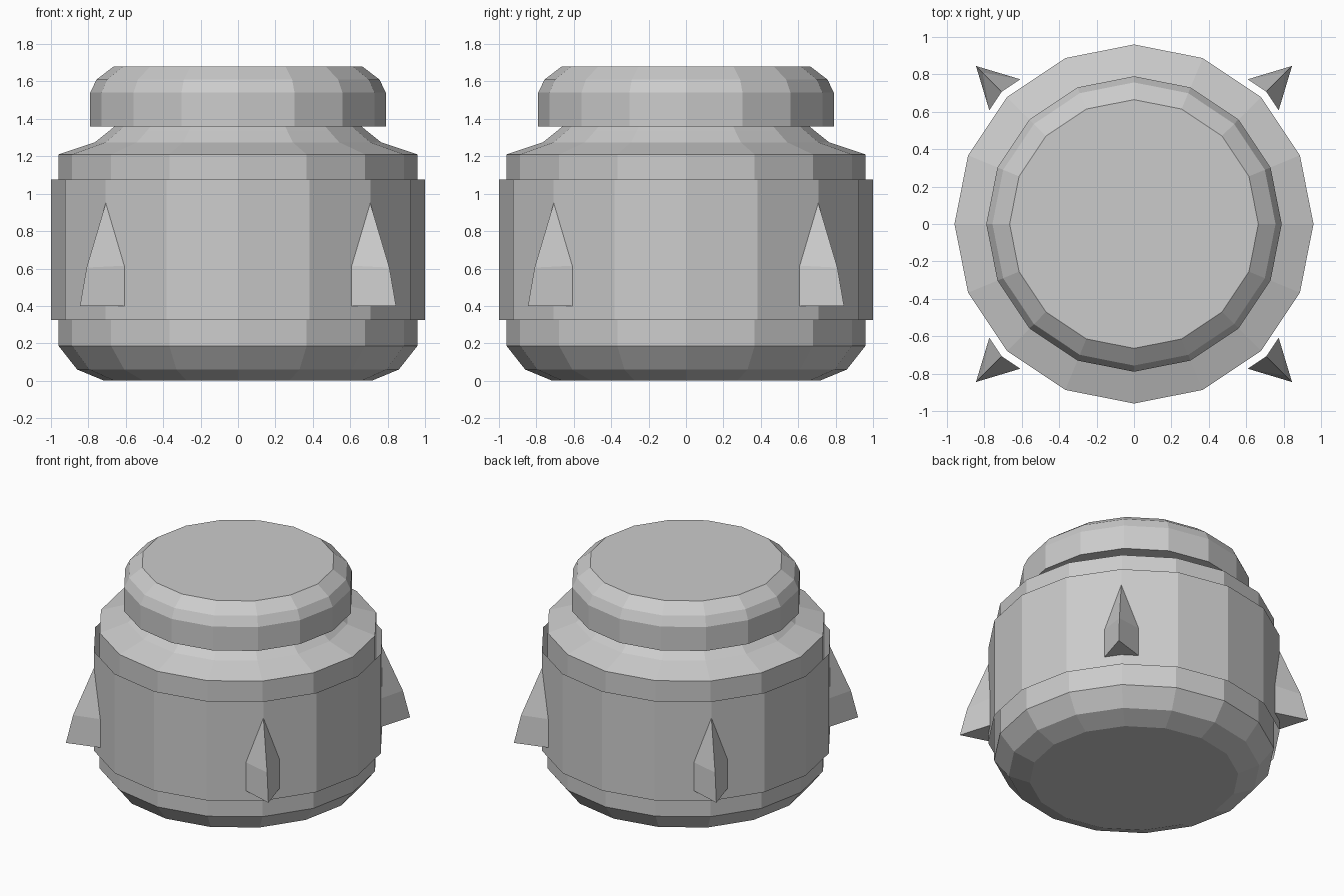
import bpy
from math import cos, sin, pi
from mathutils import Matrix

if "Cube" in bpy.data.objects:
    bpy.data.objects.remove(bpy.data.objects["Cube"])

SIDES = 16


def make_object(name, verts, faces):
    mesh = bpy.data.meshes.new(name)
    mesh.from_pydata(verts, [], faces)
    mesh.update()
    obj = bpy.data.objects.new(name, mesh)
    bpy.context.collection.objects.link(obj)
    return obj


def lathe(name, profile, cap_bottom=False, cap_top=False):
    """Spin a bottom-to-top (radius, z) profile into a faceted shell."""
    n = SIDES
    verts = [(r * cos(2 * pi * i / n), r * sin(2 * pi * i / n), z)
             for r, z in profile for i in range(n)]
    faces = [(k * n + i, k * n + (i + 1) % n,
              (k + 1) * n + (i + 1) % n, (k + 1) * n + i)
             for k in range(len(profile) - 1) for i in range(n)]
    if cap_bottom:
        faces.append(tuple(reversed(range(n))))
    if cap_top:
        faces.append(tuple(range((len(profile) - 1) * n, len(profile) * n)))
    return make_object(name, verts, faces)


# Jar body with bevelled base, shoulder and neck
lathe("jar_body", [(0.715, 0), (0.86, 0.06), (0.96, 0.187), (0.96, 1.21),
                   (0.765, 1.275), (0.69, 1.335), (0.66, 1.36)], cap_bottom=True)

# Lid, with its underside overhanging the neck
lathe("lid", [(0.66, 1.36), (0.79, 1.36), (0.79, 1.54),
              (0.757, 1.61), (0.665, 1.68)], cap_top=True)

# Thin open label wrapped around the body
lathe("label_band", [(1.0, 0.325), (1.0, 1.075)])

# Four pointed fins on the diagonals, seated on the label
fin_verts = [(1.195, 0, 0.4), (1.145, 0, 0.605), (1.0, 0, 0.95), (1.0, 0, 0.4),
             (0.977, 0.117, 0.4), (0.977, 0.117, 0.615),
             (0.977, -0.117, 0.4), (0.977, -0.117, 0.615)]
fin_faces = [(0, 4, 5, 1), (1, 5, 2), (0, 1, 7, 6), (1, 2, 7),
             (0, 6, 3), (0, 3, 4)]
for k in range(4):
    fin = make_object(f"fin_{k + 1}", fin_verts, fin_faces)
    fin.data.transform(Matrix.Rotation(pi / 4 + k * pi / 2, 4, 'Z'))
